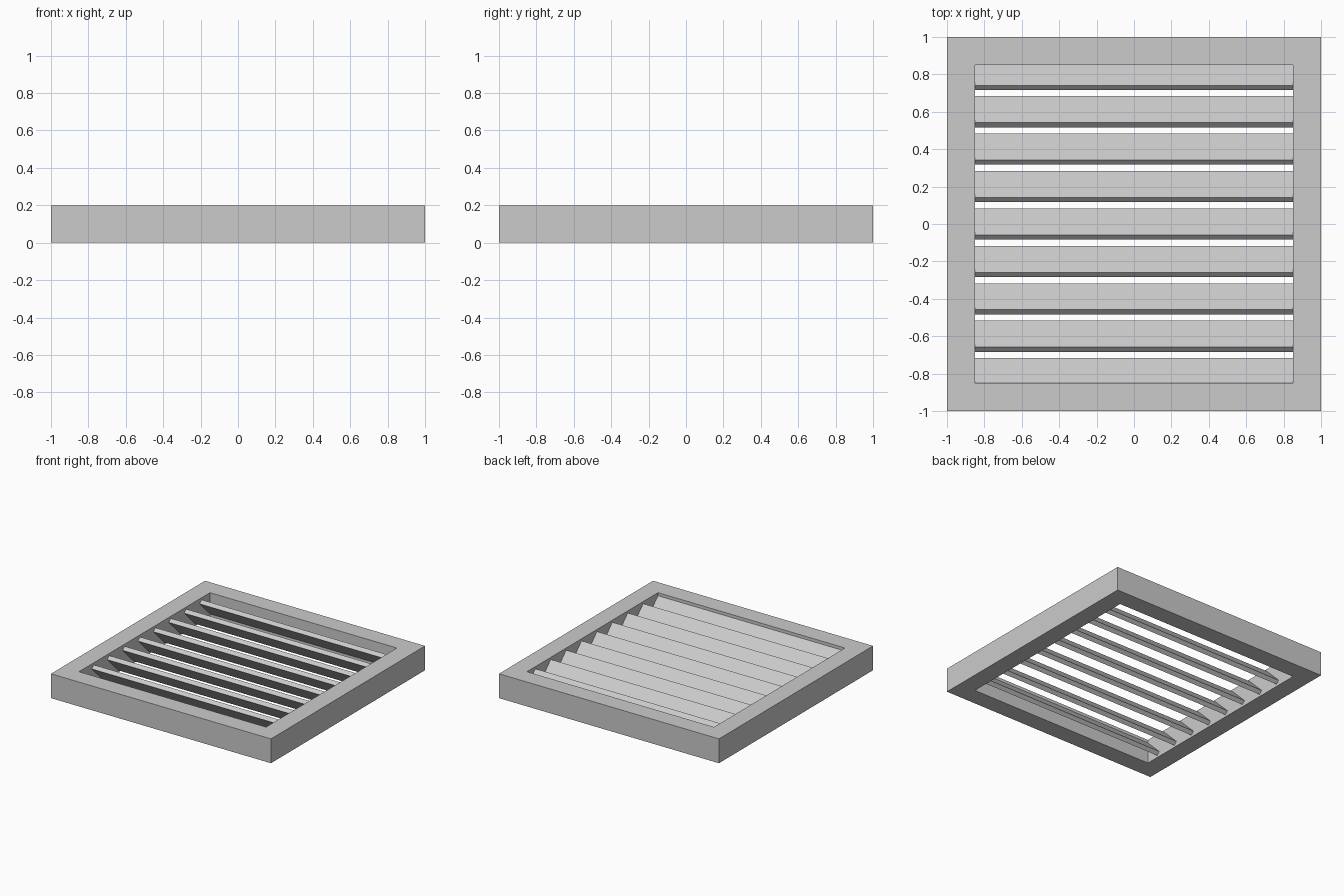
import bpy, bmesh, math
from mathutils import Matrix

if "Cube" in bpy.data.objects:
    bpy.data.objects.remove(bpy.data.objects["Cube"])


def new_object(name, bm):
    bmesh.ops.recalc_face_normals(bm, faces=bm.faces)
    mesh = bpy.data.meshes.new(name)
    bm.to_mesh(mesh)
    bm.free()
    ob = bpy.data.objects.new(name, mesh)
    bpy.context.collection.objects.link(ob)
    return ob


def add_box(bm, size, pos, tilt=0.0):
    m = (Matrix.Translation(pos) @ Matrix.Rotation(tilt, 4, 'X')
         @ Matrix.Diagonal((*size, 1)))
    bmesh.ops.create_cube(bm, size=1, matrix=m)


def boxes(name, items):
    bm = bmesh.new()
    for it in items:
        add_box(bm, *it)
    return new_object(name, bm)


def prism(name, pts, z0, z1):
    bm = bmesh.new()
    face = bm.faces.new([bm.verts.new((x, y, z0)) for x, y in pts])
    ext = bmesh.ops.extrude_face_region(bm, geom=[face])
    top = [v for v in ext['geom'] if isinstance(v, bmesh.types.BMVert)]
    bmesh.ops.translate(bm, verts=top, vec=(0, 0, z1 - z0))
    return new_object(name, bm)


def boolean(ob, tool, op):
    # evaluate one exact boolean, bake it and drop the tool
    mod = ob.modifiers.new(op.lower(), 'BOOLEAN')
    mod.operation, mod.solver, mod.object = op, 'EXACT', tool
    dg = bpy.context.evaluated_depsgraph_get()
    dg.update()
    mesh = bpy.data.meshes.new_from_object(ob.evaluated_get(dg))
    ob.modifiers.clear()
    ob.data = mesh
    mesh.name = ob.name
    bpy.data.objects.remove(tool)


# square frame with open centre
grille = boxes("grille", [((2, 2, 0.2), (0, 0, 0.1))])
boolean(grille, boxes("opening", [((1.7, 1.7, 0.6), (0, 0, 0.1))]), 'DIFFERENCE')

# nine slats tilted 45 degrees, ends let into the frame
slats = boxes("slats", [((1.76, 0.2, 0.035), (0, -0.8 + 0.2 * i, 0.1), -math.pi / 4)
                        for i in range(9)])
boolean(grille, slats, 'UNION')

# crack junctions, and where the cracks reach the outer edge
P1, P2, Q = (0.34, 0.53), (0.4, 0.49), (-0.58, -0.14)
R, S = (-0.1, -0.66), (0.24, -0.45)
N, E1, E2 = (0.31, 1.1), (1.1, 0.3), (1.1, -0.45)
F, W = (-0.13, -1.1), (-1.1, 0.09)
shards = {
    "back_left_shard": [N, P1, Q, W, (-1.1, 1.1)],
    "back_right_shard": [N, (1.1, 1.1), E1, P2, P1],
    "middle_shard": [P1, P2, S, R, Q],
    "right_shard": [P2, E1, E2, S],
    "front_right_shard": [S, E2, (1.1, -1.1), F, R],
    "front_left_shard": [Q, R, F, (-1.1, -1.1), W],
}

# split the grille into its broken pieces
for name, outline in shards.items():
    piece = bpy.data.objects.new(name, grille.data.copy())
    bpy.context.collection.objects.link(piece)
    boolean(piece, prism("cell", outline, -0.1, 0.3), 'INTERSECT')
bpy.data.objects.remove(grille)
